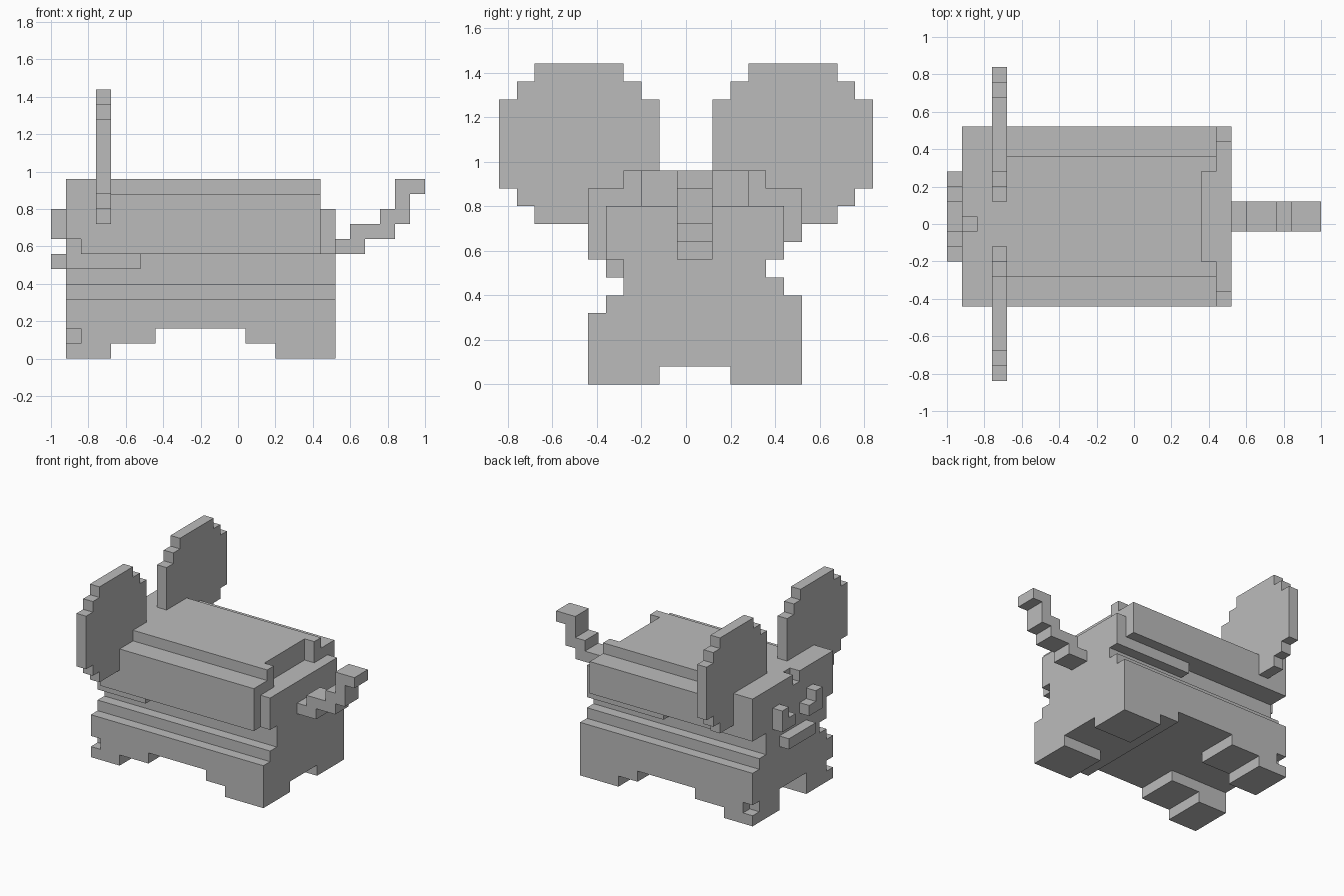
import bpy
import bmesh
import math
from itertools import product

U = 0.08                       # size of one block
ORIGIN = (-1.0, -0.84, 0.0)    # corner of the block grid

if "Cube" in bpy.data.objects:
    bpy.data.objects.remove(bpy.data.objects["Cube"], do_unlink=True)

grey = bpy.data.materials.new("plain grey")
grey.use_nodes = True
grey.diffuse_color = (0.5, 0.5, 0.5, 1)
grey.node_tree.nodes["Principled BSDF"].inputs["Base Color"].default_value = (0.5, 0.5, 0.5, 1)


def cells(box):
    """All blocks in a box given as x0, x1, y0, y1, z0, z1."""
    x0, x1, y0, y1, z0, z1 = box
    return set(product(range(x0, x1), range(y0, y1), range(z0, z1)))


def mirrored(box, total):
    """Reflect a box across the width."""
    x0, x1, y0, y1, z0, z1 = box
    return (x0, x1, total - y1, total - y0, z0, z1)


def part(name, add, cut=()):
    """Fill boxes with blocks, carve others away, keep only the outer skin."""
    solid = set().union(*map(cells, add)).difference(*map(cells, cut))
    bm = bmesh.new()
    verts = {}

    def vert(p):
        if p not in verts:
            verts[p] = bm.verts.new([o + U * c for o, c in zip(ORIGIN, p)])
        return verts[p]

    for cell in solid:
        for axis, side in product(range(3), (0, 1)):
            near = list(cell)
            near[axis] += 2 * side - 1
            if tuple(near) in solid:
                continue
            a, b = (axis + 1) % 3, (axis + 2) % 3
            ring = []
            for da, db in ((0, 0), (1, 0), (1, 1), (0, 1)):
                p = list(cell)
                p[axis] += side
                p[a] += da
                p[b] += db
                ring.append(vert(tuple(p)))
            bm.faces.new(ring if side else ring[::-1])
    bmesh.ops.dissolve_limit(bm, angle_limit=math.radians(1),
                             verts=bm.verts[:], edges=bm.edges[:])
    mesh = bpy.data.meshes.new(name)
    bm.to_mesh(mesh)
    bm.free()
    mesh.materials.append(grey)
    obj = bpy.data.objects.new(name, mesh)
    bpy.context.collection.objects.link(obj)


def pair(name, add, cut=(), total=22):
    part("right_" + name, add, cut)
    part("left_" + name, [mirrored(b, total) for b in add],
         [mirrored(b, total) for b in cut])


# Lower body, stepping in towards the waist
part("lower_body", [(1, 19, 5, 17, 2, 4), (1, 19, 6, 17, 4, 5),
                    (1, 19, 7, 16, 5, 6), (1, 19, 7, 15, 6, 7)])

# Upper body and head, with a raised back and small carved notches
part("upper_body_and_head",
     [(1, 18, 6, 15, 7, 8), (2, 18, 5, 15, 7, 8), (11, 18, 15, 16, 7, 8),
      (1, 18, 5, 17, 8, 11), (4, 18, 7, 15, 11, 12), (1, 4, 5, 17, 11, 12)],
     [(17, 18, 8, 14, 10, 12), (1, 2, 10, 11, 11, 12)])
part("rump", [(18, 19, 6, 16, 7, 10)])
part("side_arm", [(1, 6, 6, 7, 6, 7)])

# Feet
part("hind_base", [(13, 19, 5, 17, 1, 2)])
pair("hind_foot", [(15, 19, 5, 9, 0, 1)])
pair("front_foot", [(1, 4, 5, 9, 0, 2), (4, 7, 5, 9, 1, 2)], [(1, 2, 5, 6, 1, 2)])

# Round ears, stacked from rows
pair("ear", [(3, 4, 2, 7, 9, 18), (3, 4, 1, 8, 10, 17), (3, 4, 0, 9, 11, 16)], total=21)

# Face
pair("eye", [(0, 1, 8, 9, 8, 10), (0, 1, 9, 10, 8, 9)])
part("mouth", [(0, 1, 9, 13, 6, 7)])

# Stepped tail
part("tail", [(19, 21, 10, 12, 7, 8), (20, 23, 10, 12, 8, 9), (22, 24, 10, 12, 9, 10),
              (23, 24, 10, 12, 10, 11), (23, 25, 10, 12, 11, 12)])
